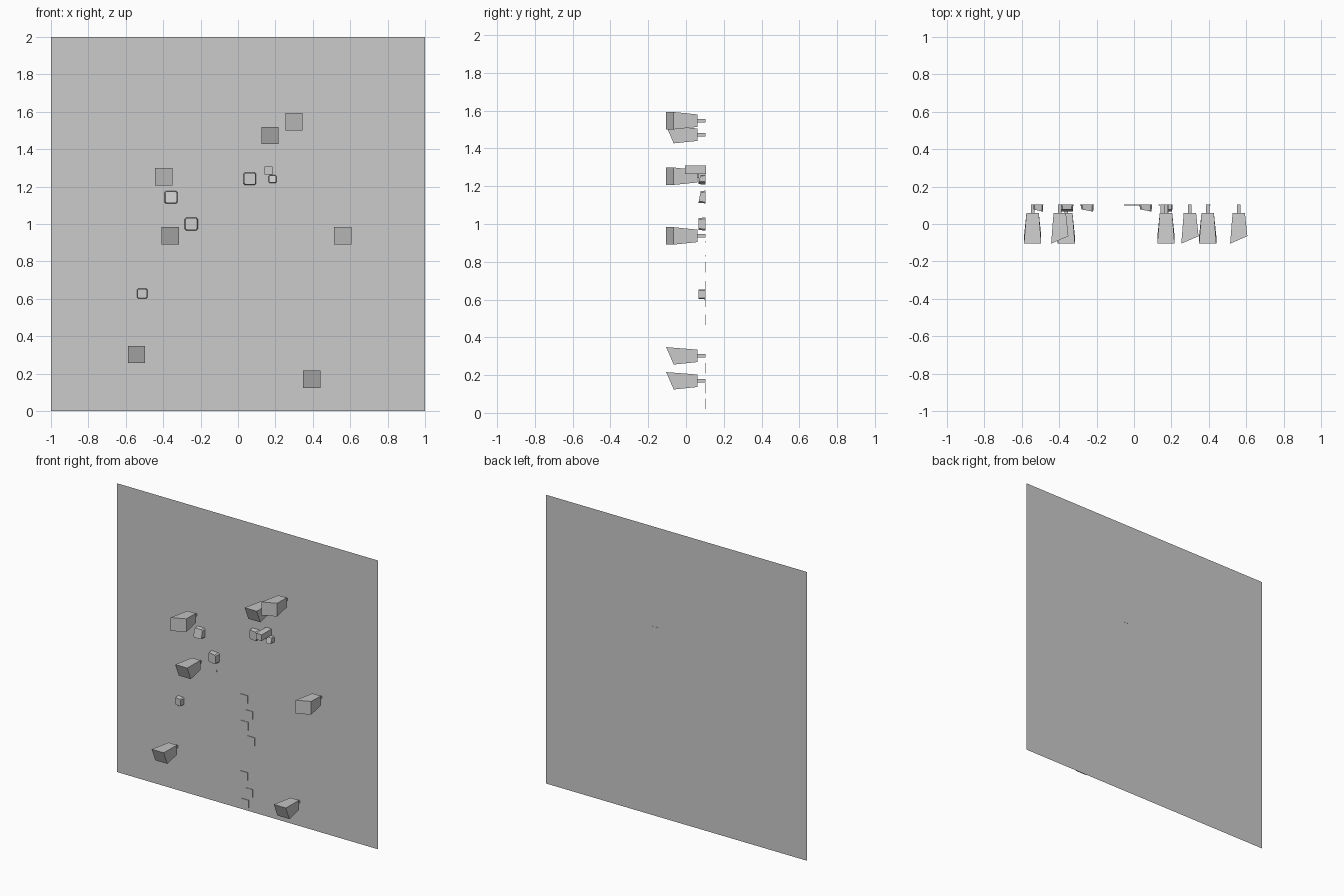
import bpy, bmesh

if "Cube" in bpy.data.objects:
    bpy.data.objects.remove(bpy.data.objects["Cube"])

WALL_Y = 0.104


def make(name, bm):
    bmesh.ops.recalc_face_normals(bm, faces=bm.faces)
    mesh = bpy.data.meshes.new(name)
    bm.to_mesh(mesh)
    bm.free()
    ob = bpy.data.objects.new(name, mesh)
    bpy.context.collection.objects.link(ob)
    return ob


def box(bm, x, z, w, h, y0, y1):
    geo = bmesh.ops.create_cube(bm, size=1)
    for v in geo['verts']:
        v.co = (x + v.co.x * w, (y0 + y1) / 2 + v.co.y * (y1 - y0), z + v.co.z * h)
    return geo['verts']


def wedge(bm, x, z, front, back, y_tip, y_short, y_back, tip):
    """Square tapered block whose front face slants towards the tip direction."""
    for v in (verts := bmesh.ops.create_cube(bm, size=2)['verts']):
        sx, sy, sz = v.co
        if sy > 0:
            v.co = (x + sx * back, y_back, z + sz * back)
        else:
            near_tip = sx * tip[0] + sz * tip[1] > 0
            v.co = (x + sx * front, y_tip if near_tip else y_short, z + sz * front)
    return verts


UP, DOWN, LEFT, RIGHT = (0, 1), (0, -1), (-1, 0), (1, 0)

# Flat backing wall
bm = bmesh.new()
wall = [bm.verts.new(p) for p in ((-1, WALL_Y, 0), (1, WALL_Y, 0), (1, WALL_Y, 2), (-1, WALL_Y, 2))]
bm.faces.new(wall)
make("wall_panel", bm)

# Large tapered blocks on short stems
for i, (x, z, tip) in enumerate([(-0.397, 1.253, LEFT), (-0.362, 0.937, UP), (0.56, 0.937, LEFT),
                                 (-0.542, 0.302, UP), (0.394, 0.17, UP), (0.171, 1.473, UP),
                                 (0.299, 1.547, LEFT)]):
    bm = bmesh.new()
    wedge(bm, x, z, 0.046, 0.033, -0.105, -0.065, 0.06, tip)
    box(bm, x, z, 0.018, 0.018, 0.06, WALL_Y)
    make(f"block_on_stem_{i + 1}", bm)

# Small chamfered holds
for i, (x, z, r, tip) in enumerate([(0.063, 1.242, 0.034, RIGHT), (-0.358, 1.143, 0.034, DOWN),
                                    (-0.25, 1.0, 0.035, RIGHT), (-0.512, 0.628, 0.027, RIGHT),
                                    (0.185, 1.24, 0.021, DOWN)]):
    bm = bmesh.new()
    wedge(bm, x, z, r * 0.9, r, 0.066, 0.078, WALL_Y, tip)
    front_edges = [e for e in bm.edges if abs(e.verts[0].co.y - e.verts[1].co.y) > 0.02]
    bmesh.ops.bevel(bm, geom=front_edges, offset=r * 0.22, segments=1, affect='EDGES')
    make(f"small_hold_{i + 1}", bm)

# Long peg that just pokes through the wall
bm = bmesh.new()
box(bm, 0.163, 1.287, 0.043, 0.043, -0.004, 0.1055)
make("long_peg", bm)

# Column of thin foot plates
for i, (x, z) in enumerate([(-0.025, 0.77), (0.015, 0.67), (-0.019, 0.587), (0.03, 0.493),
                            (-0.025, 0.237), (0.015, 0.13), (-0.017, 0.048)]):
    bm = bmesh.new()
    box(bm, x, z, 0.055, 0.055, 0.1, WALL_Y)
    make(f"foot_plate_{i + 1}", bm)

# Tiny studs
bm = bmesh.new()
for x, z in [(0.405, 0.832), (-0.238, 0.906), (-0.283, 1.13), (-0.533, 0.59), (0.135, 1.232)]:
    box(bm, x, z, 0.01, 0.01, 0.1, WALL_Y)
make("tiny_studs", bm)
